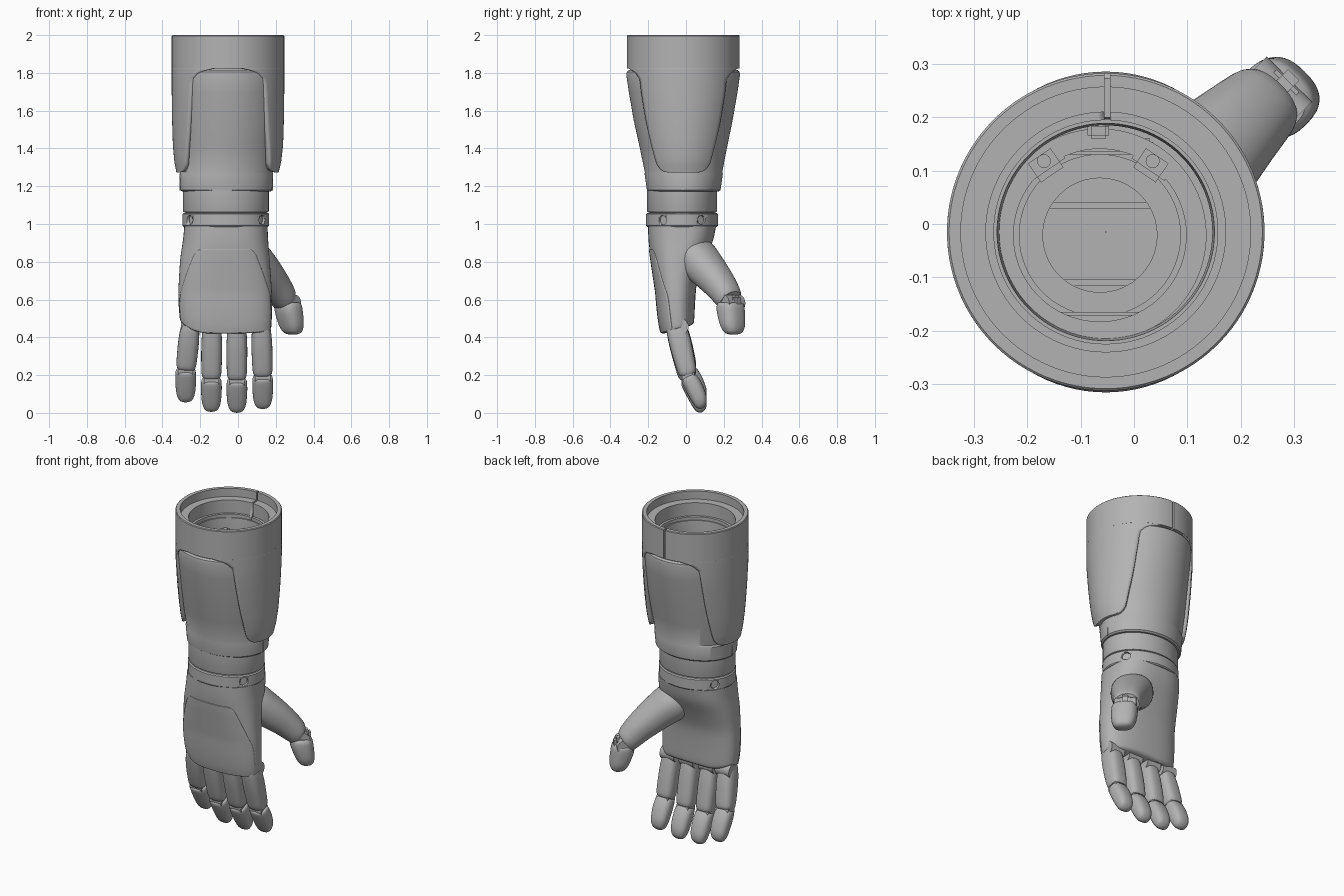
import bpy, bmesh, math
from mathutils import Vector, Matrix

if "Cube" in bpy.data.objects:
    bpy.data.objects.remove(bpy.data.objects["Cube"])

grey = bpy.data.materials.new("matte grey")
grey.use_nodes = True
grey.diffuse_color = (0.45, 0.45, 0.45, 1)
grey.node_tree.nodes["Principled BSDF"].inputs["Base Color"].default_value = grey.diffuse_color

CX, CY = -0.053, -0.015      # forearm axis
WX, WY = -0.064, -0.021      # wrist axis


def finish(name, bm, angle=35, recalc=True):
    if recalc:
        bmesh.ops.recalc_face_normals(bm, faces=bm.faces)
    mesh = bpy.data.meshes.new(name)
    bm.to_mesh(mesh)
    bm.free()
    mesh.materials.append(grey)
    ob = bpy.data.objects.new(name, mesh)
    bpy.context.collection.objects.link(ob)
    bpy.ops.object.select_all(action='DESELECT')
    bpy.context.view_layer.objects.active = ob
    ob.select_set(True)
    bpy.ops.object.shade_smooth_by_angle(angle=math.radians(angle))
    return ob


def power(c, p):
    return math.copysign(abs(c) ** (2 / p), c)


def refine(st, sub):
    # smooth in-between stations
    out = []
    for i in range(len(st) - 1):
        a, b, c, d = st[max(i - 1, 0)], st[i], st[i + 1], st[min(i + 2, len(st) - 1)]
        for k in range(sub):
            t = k / sub
            out.append([0.5 * (2 * q + (r - p) * t + (2 * p - 5 * q + 4 * r - s) * t * t
                               + (3 * q - p - 3 * r + s) * t ** 3) for p, q, r, s in zip(a, b, c, d)])
    return out + [list(st[-1])]


def loft(name, st, p=2, sub=1, n=64, axis=None, side=(1, 0, 0), caps=(True, True), bend=None):
    # stations are x, y, z, half width, half depth; rings stay level unless an axis is given
    bm = bmesh.new()
    t = Vector(axis or (0, 0, 1)).normalized()
    u = Vector(side)
    u = (u - t * u.dot(t)).normalized()
    v = t.cross(u)
    rings = []
    for x, y, z, a, b in refine(st, sub):
        ring = []
        for k in range(n):
            w = 2 * math.pi * k / n
            co = Vector((x, y, z)) + u * (a * power(math.cos(w), p)) + v * (b * power(math.sin(w), p))
            ring.append(bm.verts.new(bend(co) if bend else co))
        rings.append(ring)
    for r, s in zip(rings, rings[1:]):
        for k in range(n):
            bm.faces.new((r[k], r[(k + 1) % n], s[(k + 1) % n], s[k]))
    for want, ring in zip(caps, (rings[0], rings[-1])):
        if want:
            bm.faces.new(ring)
    return finish(name, bm)


def section(st, z):
    for a, b in zip(st, st[1:]):
        if a[2] <= z <= b[2]:
            f = (z - a[2]) / (b[2] - a[2])
            return [p + (q - p) * f for p, q in zip(a, b)]
    return st[0] if z < st[0][2] else st[-1]


def patch(name, st, outline, middle, grow, thick, p=2, cols=24, bend=None):
    # curved plate that follows a lofted body; outline is height, half angle
    bm = bmesh.new()
    rows = []
    for z, half in refine(outline, 4):
        x, y, _, a, b = section(st, z)
        row = []
        for k in range(cols + 1):
            w = math.radians(middle + half * (2 * k / cols - 1))
            co = Vector((x + (a + grow) * power(math.cos(w), p), y + (b + grow) * power(math.sin(w), p), z))
            row.append(bm.verts.new(bend(co) if bend else co))
        rows.append(row)
    for r, s in zip(rows, rows[1:]):
        for k in range(cols):
            bm.faces.new((r[k], r[k + 1], s[k + 1], s[k]))
    ob = finish(name, bm, recalc=False)
    ob.modifiers.new("thickness", 'SOLIDIFY').thickness = thick
    return ob


def lathe(name, profile, x=CX, y=CY, squash=1, n=96):
    bm = bmesh.new()
    rings = [[bm.verts.new((x + r * math.cos(2 * math.pi * k / n), y + squash * r * math.sin(2 * math.pi * k / n), z))
              for k in range(n)] for r, z in profile]
    for r, s in zip(rings, rings[1:] + rings[:1]):
        for k in range(n):
            bm.faces.new((r[k], r[(k + 1) % n], s[(k + 1) % n], s[k]))
    return finish(name, bm)


def block(name, loc, size, turn=0, bevel=0.006):
    bm = bmesh.new()
    bmesh.ops.create_cube(bm, size=1)
    bmesh.ops.scale(bm, vec=size, verts=bm.verts)
    bmesh.ops.bevel(bm, geom=bm.edges[:], offset=bevel, segments=2, affect='EDGES')
    bmesh.ops.transform(bm, matrix=Matrix.Translation(loc) @ Matrix.Rotation(turn, 4, 'Z'), verts=bm.verts)
    return finish(name, bm)


def rod(name, loc, direction, r, length, n=24):
    bm = bmesh.new()
    bmesh.ops.create_cone(bm, cap_ends=True, segments=n, radius1=r, radius2=r, depth=length)
    turn = Vector(direction).to_track_quat('Z', 'Y').to_matrix().to_4x4()
    bmesh.ops.transform(bm, matrix=Matrix.Translation(loc) @ turn, verts=bm.verts)
    return finish(name, bm)


def carve(ob, cutter):
    mod = ob.modifiers.new("cut", 'BOOLEAN')
    mod.operation, mod.object = 'DIFFERENCE', cutter
    bpy.context.view_layer.objects.active = ob
    bpy.ops.object.modifier_apply(modifier=mod.name)
    bpy.data.objects.remove(cutter)


# Socket rim with stepped inside and a slot at the back
rim = lathe("socket_rim", [(0.298, 1.822), (0.298, 1.996), (0.294, 2), (0.272, 2), (0.272, 1.95), (0.225, 1.95),
                           (0.225, 1.87), (0.21, 1.87), (0.21, 1.822)])
carve(rim, block("slot_cutter", (-0.05, 0.25, 1.95), (0.01, 0.12, 0.3), 0, 0.001))

# Socket interior
lathe("socket_lining", [(0.212, 1.85), (0.212, 1.5), (0.2, 1.5), (0.2, 1.78), (0.204, 1.85)])
lathe("lock_ring", [(0.2, 1.78), (0.2, 1.7), (0.162, 1.7), (0.162, 1.78)], WX, WY)
lathe("inner_ring", [(0.152, 1.7), (0.152, 1.55), (0.107, 1.55), (0.107, 1.7)], WX, WY)
lathe("socket_floor", [(0.212, 1.5), (0.212, 1.48), (0.001, 1.48), (0.001, 1.5)])
for y, dy in ((0.035, 0.012), (-0.11, 0.012), (-0.18, 0.03), (0.145, 0.03)):
    block("cross_bar", (WX, y, 1.56 if abs(y) < 0.12 else 1.72), (0.2, dy, 0.08))
block("key_block", (-0.067, 0.175, 1.78), (0.04, 0.03, 0.04))
for s in (-1, 1):
    block("lock_bracket", (-0.067 + s * 0.102, 0.115, 1.77), (0.075, 0.055, 0.04), s * -0.6, 0.012)
    rod("bracket_screw", (-0.067 + s * 0.102, 0.118, 1.792), (0, 0, 1), 0.013, 0.008)

# Forearm: front and back panels form one tapered body
arm = [(-0.062, -0.012, 1.172, 0.234, 0.186), (-0.062, -0.012, 1.18, 0.243, 0.195),
       (-0.062, -0.012, 1.265, 0.248, 0.207), (-0.06, -0.013, 1.275, 0.243, 0.205),
       (-0.058, -0.014, 1.4, 0.262, 0.23), (CX, CY, 1.55, 0.276, 0.262), (CX, CY, 1.7, 0.284, 0.288),
       (CX, CY, 1.79, 0.288, 0.301), (CX, CY, 1.806, 0.286, 0.298), (CX, CY, 1.815, 0.278, 0.288),
       (CX, CY, 1.815, 0.215, 0.215)]
loft("forearm_body", arm, caps=(True, False), n=96)

# Side shells
shell = [(-0.056, CY, 1.26, 0.268, 0.217), (-0.054, CY, 1.33, 0.283, 0.234), (CX, CY, 1.42, 0.292, 0.252),
         (CX, CY, 1.55, 0.296, 0.276), (CX, CY, 1.7, 0.298, 0.296), (CX, CY, 1.83, 0.298, 0.298)]
edge = [(1.272, 20), (1.28, 29), (1.3, 35), (1.34, 39), (1.5, 45), (1.74, 50), (1.78, 54), (1.805, 61), (1.824, 76)]
for label, middle in (("left", 0), ("right", 180)):
    patch(label + "_side_shell", shell, edge, middle, 0, 0.03)
    s = 1 if middle == 0 else -1
    block(label + "_seam_strip", (-0.062 + s * 0.244, -0.014, 1.222), (0.006, 0.008, 0.09), 0, 0.001)

# Wrist sleeve and screw ring
loft("wrist_sleeve", [(WX, WY, z, 0.227 - d, 0.185 - d) for z, d in
                      ((0.97, 0.012), (1.06, 0.012), (1.064, 0.002), (1.07, 0), (1.19, 0))])
ring = loft("wrist_ring", [(WX, WY, z, 0.229 - d, 0.19 - d) for z, d in
                           ((0.985, 0.006), (0.991, 0), (1.053, 0), (1.059, 0.006))])
for a in (33, 147, 213, 327):
    c, s = math.cos(math.radians(a)), math.sin(math.radians(a))
    spot = Vector((WX + 0.229 * c, WY + 0.19 * s, 1.021))
    carve(ring, rod("hole_cutter", spot, (c, s, 0), 0.025, 0.04))
    rod("ring_screw", spot - Vector((c, s, 0)) * 0.024, (c, s, 0), 0.018, 0.016, 6)


# Palm with a slanted, rounded lower edge
def slant(co):
    w = max(0, min(1, (0.62 - co.z) / 0.2))
    outer = max(0, min(1, (-0.16 - co.x) / 0.15))
    return Vector((co.x, co.y, co.z + w * (0.05 * outer ** 2 + 0.3 * (co.y + 0.13))))


palm = [(-0.066, -0.045, 0.416, 0.225, 0.07), (-0.066, -0.046, 0.424, 0.24, 0.085),
        (-0.066, -0.048, 0.46, 0.244, 0.092), (-0.067, -0.052, 0.54, 0.247, 0.099),
        (-0.068, -0.054, 0.64, 0.247, 0.106), (-0.069, -0.054, 0.72, 0.243, 0.118),
        (-0.069, -0.043, 0.82, 0.236, 0.144), (-0.066, -0.028, 0.91, 0.226, 0.17),
        (-0.064, -0.021, 0.99, 0.22, 0.18)]
loft("palm", palm, p=2.5, sub=3, bend=slant)
patch("hand_back_plate", palm, [(0.425, 74), (0.45, 76), (0.6, 72), (0.68, 60), (0.78, 46), (0.84, 38), (0.865, 30)],
      270, 0.004, 0.008, 2.5, 32, slant)

# Fingers: base x, knuckle x, height of the knuckle
for label, x0, x1, dz in (("little", -0.252, -0.277, 0.055), ("ring", -0.138, -0.141, 0.005),
                          ("middle", -0.006, -0.006, 0), ("index", 0.123, 0.131, 0.02)):
    base, knuckle, tip = Vector((x0, -0.055, 0.47)), Vector((x1, 0.014, 0.168 + dz)), Vector((x1, 0.09, 0.004 + dz))
    d = knuckle - base
    loft(label + "_finger_lower", [(*(base + d * f), a, b) for f, a, b in
         ((0, 0.04, 0.05), (0.12, 0.05, 0.056), (0.4, 0.055, 0.058), (0.75, 0.054, 0.053), (0.9, 0.051, 0.048),
          (0.95, 0.045, 0.04))], p=2.8, sub=3, n=32, axis=d)
    rod(label + "_finger_hinge", knuckle, (1, 0, 0), 0.036, 0.08)
    rod(label + "_finger_root", base + d * 0.05 + Vector((0, 0.02, 0)), (1, 0, 0), 0.045, 0.096)
    d = tip - knuckle
    loft(label + "_fingertip", [(*(knuckle + d * f + Vector((0, o, 0))), a, b) for f, a, b, o in
         ((-0.03, 0.045, 0.036, 0), (0.03, 0.053, 0.044, 0), (0.3, 0.055, 0.047, 0.004), (0.65, 0.051, 0.043, 0.004),
          (0.85, 0.042, 0.034, 0), (0.95, 0.03, 0.022, -0.003), (1, 0.01, 0.008, -0.005))],
         p=2.6, sub=3, n=32, axis=d)

# Thumb: broad root, hinge and tip
across = (-0.7, 0.7, 0)
loft("thumb_lower", [(-0.01, -0.02, 0.89, 0.09, 0.08), (0.05, 0.045, 0.83, 0.118, 0.105),
                     (0.12, 0.11, 0.76, 0.108, 0.096), (0.19, 0.178, 0.68, 0.09, 0.082),
                     (0.236, 0.222, 0.617, 0.078, 0.07), (0.25, 0.235, 0.595, 0.068, 0.06)],
     p=2.2, sub=4, n=40, axis=(0.18, 0.18, -0.2), side=across)
rod("thumb_hinge", (0.26, 0.24, 0.58), across, 0.045, 0.12)
block("thumb_hinge_cover", (0.282, 0.262, 0.59), (0.05, 0.06, 0.07), math.radians(45), 0.015)
loft("thumb_tip", [(0.262, 0.232, 0.585, 0.06, 0.05), (0.265, 0.235, 0.57, 0.072, 0.062),
                   (0.27, 0.238, 0.53, 0.074, 0.064), (0.281, 0.246, 0.47, 0.069, 0.056),
                   (0.287, 0.25, 0.435, 0.056, 0.045), (0.289, 0.251, 0.42, 0.04, 0.03),
                   (0.289, 0.251, 0.414, 0.012, 0.01)], p=2.5, sub=4, n=40, side=across)
